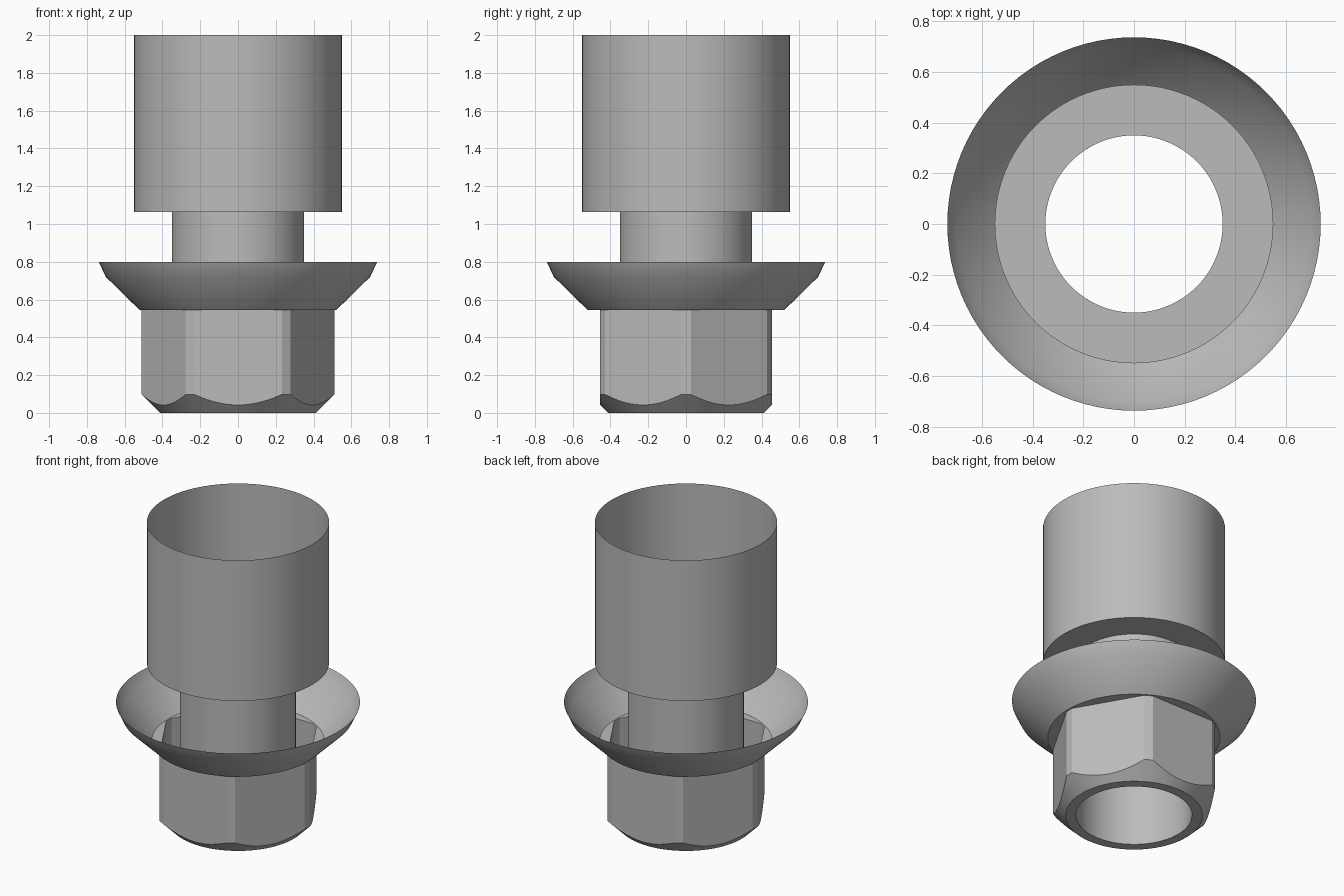
import bpy
import bmesh
import math

cube = bpy.data.objects.get("Cube")
if cube:
    bpy.data.objects.remove(cube, do_unlink=True)

steel = bpy.data.materials.new("plain grey steel")
steel.use_nodes = True
grey = (0.5, 0.5, 0.5, 1)
steel.diffuse_color = grey
steel.node_tree.nodes["Principled BSDF"].inputs["Base Color"].default_value = grey

BORE, APOTHEM, CORNER = 0.35, 0.455, 0.511
FOOT, FLOOR = 0.413, 0.545
HALF = math.acos(APOTHEM / CORNER)   # half the angle covered by one hex flat


def loft(name, rings, angles):
    """Skin a stack of rings; each is (radius, height), numbers or functions of angle."""
    bm = bmesh.new()
    loops = []
    for radius, height in rings:
        loop = []
        for a in angles:
            r = radius(a) if callable(radius) else radius
            z = height(a) if callable(height) else height
            loop.append(bm.verts.new((r * math.cos(a), r * math.sin(a), z)))
        loops.append(loop)
    n = len(angles)
    for low, high in zip(loops, loops[1:]):
        for i in range(n):
            j = (i + 1) % n
            bm.faces.new((low[i], low[j], high[j], high[i]))
    mesh = bpy.data.meshes.new(name)
    bm.to_mesh(mesh)
    bm.free()
    mesh.materials.append(steel)
    mesh.shade_smooth()
    mesh.set_sharp_from_angle(angle=math.radians(25))
    obj = bpy.data.objects.new(name, mesh)
    bpy.context.collection.objects.link(obj)
    return obj


# Angles for round parts, and for the hex with samples exactly at the clipped corners
round_angles = [math.tau * i / 96 for i in range(96)]
hex_angles = [math.radians(30 + 60 * side) + HALF * (i / 8 - 1)
              for side in range(6) for i in range(17)]


def hex_radius(a):
    offset = a % (math.pi / 3) - math.pi / 6
    return min(CORNER, APOTHEM / math.cos(offset))


def chamfer_height(a):
    return hex_radius(a) - FOOT


# Thin inner tube widening at a shoulder into the open upper cylinder
loft("sleeve", [(BORE, 0), (BORE, 1.063), (0.55, 1.063), (0.55, 2)], round_angles)

# Hex nut: bottom rim, conical chamfer, six flats, and the floor of the flange
loft("hex_nut", [(BORE, 0), (FOOT, 0), (hex_radius, chamfer_height),
                 (hex_radius, FLOOR), (0.521, FLOOR)], hex_angles)

# Flared dish above the nut, open at the top
loft("flange", [(0.521, FLOOR), (0.70, 0.72), (0.737, 0.80)], round_angles)
